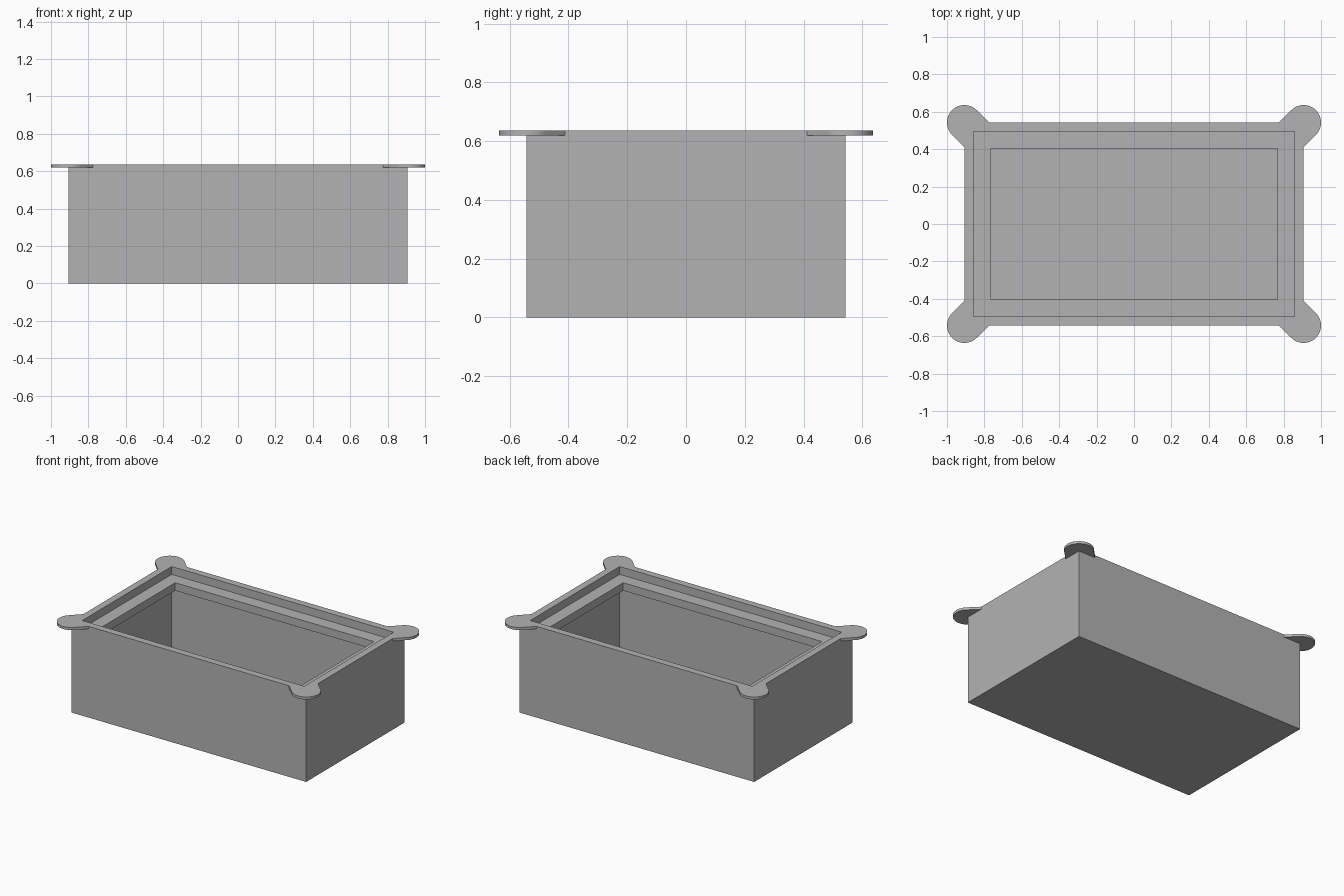
import bpy
import bmesh
from math import cos, sin, radians

# Remove the default cube
cube = bpy.data.objects.get("Cube")
if cube:
    bpy.data.objects.remove(cube, do_unlink=True)

HX, HY, TOP = 0.907, 0.543, 0.637    # half width, half depth, height
WALL, LEDGE = 0.049, 0.139           # insets of the wall and of the inner lip
TAB_R, TAB_T = 0.093, 0.018          # corner tab radius and thickness

grey = bpy.data.materials.new("plain grey")
grey.use_nodes = True
colour = (0.45, 0.45, 0.45, 1)
grey.diffuse_color = colour
grey.node_tree.nodes["Principled BSDF"].inputs["Base Color"].default_value = colour


def make_object(name, bm):
    bmesh.ops.recalc_face_normals(bm, faces=bm.faces)
    mesh = bpy.data.meshes.new(name)
    bm.to_mesh(mesh)
    bm.free()
    mesh.materials.append(grey)
    obj = bpy.data.objects.new(name, mesh)
    bpy.context.collection.objects.link(obj)
    return obj


# Box shell: rectangular rings (inset, height) from the outer base,
# over the rim, across the stepped lip and down to the inner floor
profile = [(0, 0), (0, TOP), (WALL, TOP), (WALL, TOP - 0.055),
           (LEDGE, TOP - 0.055), (LEDGE, TOP - 0.11),
           (WALL, TOP - 0.11), (WALL, 0.05)]
bm = bmesh.new()
rings = []
for inset, z in profile:
    x, y = HX - inset, HY - inset
    rings.append([bm.verts.new((sx * x, sy * y, z))
                  for sx, sy in ((-1, -1), (1, -1), (1, 1), (-1, 1))])
for low, high in zip(rings, rings[1:]):
    for i in range(4):
        j = (i + 1) % 4
        bm.faces.new((low[i], low[j], high[j], high[i]))
bm.faces.new(rings[0])
bm.faces.new(rings[-1])
make_object("box_shell", bm)

# Corner tabs: round ear with a diagonal neck meeting the two walls
reach = TAB_R * 2 ** 0.5
outline = [(HX, HY), (HX, HY - reach)]
for i in range(33):
    a = radians(-45 + 180 * i / 32)
    outline.append((HX + TAB_R * cos(a), HY + TAB_R * sin(a)))
outline.append((HX - reach, HY))

bm = bmesh.new()
lower = [bm.verts.new((x, y, TOP - TAB_T)) for x, y in outline]
upper = [bm.verts.new((x, y, TOP)) for x, y in outline]
bm.faces.new(lower[::-1])
bm.faces.new(upper)
for i in range(1, len(outline) - 1):   # sides against the box stay open
    bm.faces.new((lower[i], lower[i + 1], upper[i + 1], upper[i]))
tabs = make_object("corner_tabs", bm)

bpy.ops.object.select_all(action="DESELECT")
tabs.select_set(True)
bpy.context.view_layer.objects.active = tabs
bpy.ops.object.shade_smooth_by_angle(angle=radians(30))

mirror = tabs.modifiers.new("four corners", "MIRROR")
mirror.use_axis = (True, True, False)
mirror.use_mirror_merge = False
